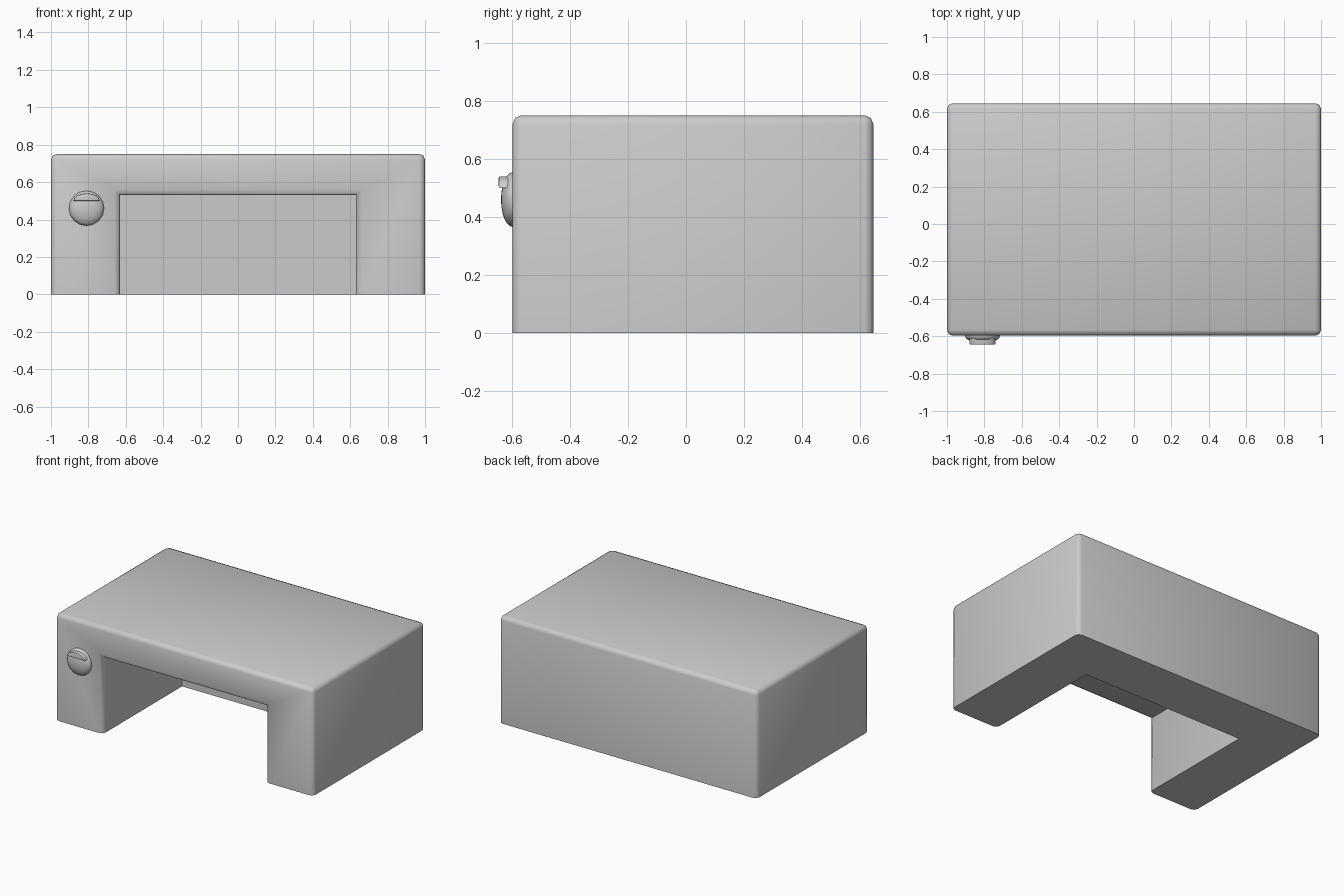
import bpy, bmesh, math
from mathutils import Vector, Matrix

if "Cube" in bpy.data.objects:
    bpy.data.objects.remove(bpy.data.objects["Cube"])

FRONT, BACK, WALL = -0.597, 0.645, 0.28    # y of front, back, recess wall
HEIGHT, CEIL, HALF = 0.75, 0.53, 0.63      # recess ceiling and half width


def finish(bm, name, angle):
    bmesh.ops.recalc_face_normals(bm, faces=bm.faces)
    me = bpy.data.meshes.new(name)
    bm.to_mesh(me)
    bm.free()
    ob = bpy.data.objects.new(name, me)
    bpy.context.collection.objects.link(ob)
    bpy.ops.object.select_all(action='DESELECT')
    ob.select_set(True)
    bpy.context.view_layer.objects.active = ob
    bpy.ops.object.shade_smooth_by_angle(angle=math.radians(angle))
    return ob


# Body: box with a recess open to the front and the bottom
bm = bmesh.new()


def ring(x, y0, y1, z):
    return [bm.verts.new((px, py, z)) for px, py in ((-x, y0), (x, y0), (x, y1), (-x, y1))]


a, t = ring(1, FRONT, BACK, 0), ring(1, FRONT, BACK, HEIGHT)
e, c = ring(HALF, FRONT, WALL, 0), ring(HALF, FRONT, WALL, CEIL)
bm.faces.new((a[0], e[0], c[0], c[1], e[1], a[1], t[1], t[0]))     # front
bm.faces.new((a[0], a[3], a[2], a[1], e[1], e[2], e[3], e[0]))     # underside
bm.faces.new(t)
bm.faces.new(c)
for i in (1, 2, 3):
    j = (i + 1) % 4
    bm.faces.new((a[i], a[j], t[j], t[i]))
    bm.faces.new((e[i], e[j], c[j], c[i]))
bmesh.ops.recalc_face_normals(bm, faces=bm.faces)
# Round the convex edges, keeping the ground edges and inner corners sharp
edges = [ed for ed in bm.edges
         if max(v.co.z for v in ed.verts) > 0.01 and ed.is_convex]
bevel_edges = [ed for ed in edges]
bmesh.ops.bevel(bm, geom=bevel_edges, offset=0.03, segments=2, profile=0.5, affect='EDGES')
finish(bm, "body", 50)

# Knob: flattened dome on the left leg
KNOB = Vector((-0.81, FRONT, 0.46))
bm = bmesh.new()
bmesh.ops.create_uvsphere(bm, u_segments=16, v_segments=12, radius=1)
bmesh.ops.transform(bm, verts=bm.verts, matrix=Matrix.Translation(KNOB)
                    @ Matrix.Diagonal((0.094, 0.04, 0.094, 1))
                    @ Matrix.Rotation(math.radians(90), 4, 'X'))
finish(bm, "knob", 60)

# Knob grip: lip with a flat underside and an arched top
bm = bmesh.new()
profile = [(-0.07 * math.cos(math.pi * k / 8), 0.04 + 0.04 * math.sin(math.pi * k / 8))
           for k in range(9)]
face = bm.faces.new([bm.verts.new((KNOB.x + x, FRONT, KNOB.z + z)) for x, z in profile])
ext = bmesh.ops.extrude_face_region(bm, geom=[face])
tip = [g for g in ext['geom'] if isinstance(g, bmesh.types.BMVert)]
bmesh.ops.translate(bm, verts=tip, vec=(0, -0.645 - FRONT, 0))
front_edges = [ed for ed in bm.edges if all(v in tip for v in ed.verts)]
bmesh.ops.bevel(bm, geom=front_edges, offset=0.006, segments=2, profile=0.5, affect='EDGES')
finish(bm, "knob_grip", 40)
